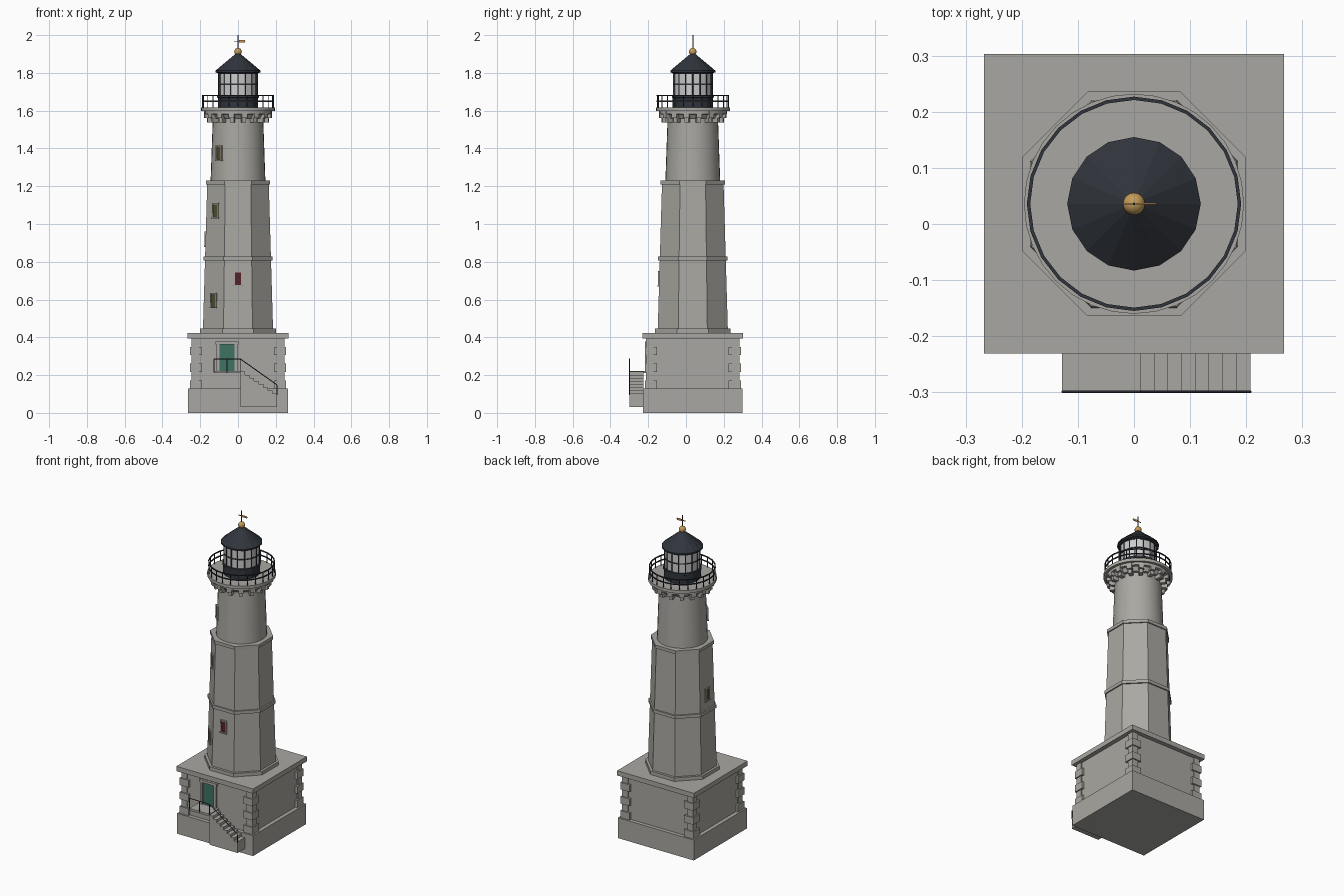
import bpy, bmesh
from math import sin, cos, pi, radians
from mathutils import Matrix, Vector

if "Cube" in bpy.data.objects:
    bpy.data.objects.remove(bpy.data.objects["Cube"])

CY = 0.036                      # tower axis in y


def mat(name, *c):
    m = bpy.data.materials.new(name)
    m.diffuse_color = (*c, 1)
    m.use_nodes = True
    m.node_tree.nodes["Principled BSDF"].inputs["Base Color"].default_value = m.diffuse_color
    return m


STONE = mat("stone", 0.40, 0.39, 0.36)
IRON = mat("black_iron", 0.03, 0.035, 0.045)
GLASS = mat("pale_glass", 0.75, 0.76, 0.77)
GREEN = mat("door_green", 0.05, 0.17, 0.13)
RED = mat("dark_red_pane", 0.10, 0.015, 0.02)
OLIVE = mat("dark_olive_pane", 0.09, 0.08, 0.03)
BRASS = mat("brass", 0.55, 0.33, 0.10)


def finish(bm, name, material, smooth=False):
    bmesh.ops.recalc_face_normals(bm, faces=bm.faces)
    me = bpy.data.meshes.new(name)
    bm.to_mesh(me)
    bm.free()
    me.materials.append(material)
    ob = bpy.data.objects.new(name, me)
    bpy.context.collection.objects.link(ob)
    if smooth:
        bpy.context.view_layer.objects.active = ob
        bpy.ops.object.select_all(action='DESELECT')
        ob.select_set(True)
        bpy.ops.object.shade_smooth_by_angle(angle=radians(35))
    return ob


def add_box(bm, lo, hi, m=Matrix()):
    lo, hi = Vector(lo), Vector(hi)
    s = Matrix.Diagonal((*(hi - lo), 1))
    bmesh.ops.create_cube(bm, size=1, matrix=m @ Matrix.Translation((lo + hi) / 2) @ s)


def boxes(name, items, material=STONE):
    bm = bmesh.new()
    for it in items:
        add_box(bm, *it)
    return finish(bm, name, material)


def add_rod(bm, a, b, r, n=6):
    a, b = Vector(a), Vector(b)
    d = b - a
    m = Matrix.Translation((a + b) / 2) @ d.to_track_quat('Z', 'Y').to_matrix().to_4x4()
    bmesh.ops.create_cone(bm, cap_ends=True, segments=n, radius1=r, radius2=r, depth=d.length, matrix=m)


def add_lathe(bm, prof, n, off=0.0, closed=False):
    rings = [[bm.verts.new((r * cos(off + 2 * pi * i / n), CY + r * sin(off + 2 * pi * i / n), z))
              for i in range(n)] for r, z in prof]
    pairs = list(zip(rings, rings[1:])) + ([(rings[-1], rings[0])] if closed else [])
    for p, q in pairs:
        for i in range(n):
            j = (i + 1) % n
            bm.faces.new((p[i], p[j], q[j], q[i]))
    if not closed:
        bm.faces.new(rings[0])
        bm.faces.new(rings[-1])


def lathe(name, prof, n, material=STONE, off=0.0, smooth=False):
    bm = bmesh.new()
    add_lathe(bm, prof, n, off)
    return finish(bm, name, material, smooth)


def octagon(name, prof):
    k = 1 / cos(pi / 8)
    return lathe(name, [(r * k, z) for r, z in prof], 8, off=pi / 8)


def outward(a):
    # local +x points away from the axis at angle a
    return Matrix.Translation((0, CY, 0)) @ Matrix.Rotation(a, 4, 'Z')


def square(h, z0, z1):
    return ((-h, CY - h, z0), (h, CY + h, z1))


# square base with plinth, cap and corner quoins
boxes("base_plinth", [square(0.264, 0, 0.128)])
boxes("base_wall", [square(0.24, 0.128, 0.394)])
boxes("base_cap", [square(0.267, 0.394, 0.424)])
quoins = []
step = (0.394 - 0.128) / 6
for sx in (-1, 1):
    for sy in (-1, 1):
        for i in range(6):
            o, w = ((0.254, 0.064), (0.247, 0.04))[i % 2]
            xs = sorted((sx * o, sx * (o - w)))
            ys = sorted((CY + sy * o, CY + sy * (o - w)))
            z = 0.128 + i * step
            quoins.append(((xs[0], ys[0], z), (xs[1], ys[1], z + step)))
boxes("corner_quoins", quoins)

# octagonal tower and its bands
octagon("tower_octagon", [(0.186, 0.424), (0.163, 1.21)])
octagon("tower_foot_band", [(0.2, 0.424), (0.2, 0.446)])
octagon("tower_middle_band", [(0.183, 0.808), (0.183, 0.828)])
octagon("tower_top_band", [(0.17, 1.21), (0.17, 1.23)])

# round upper shaft, gallery deck and corbels
lathe("tower_round_shaft", [(0.145, 1.23), (0.132, 1.6)], 32, smooth=True)
lathe("gallery_corbel_ring", [(0.15, 1.558), (0.165, 1.58), (0.18, 1.582), (0.18, 1.598)], 32, smooth=True)
lathe("gallery_deck", [(0.196, 1.598), (0.196, 1.617)], 32, smooth=True)
corbels = []
for i in range(16):
    m = outward(2 * pi * (i + 0.5) / 16)
    corbels.append(((0.12, -0.015, 1.562), (0.18, 0.015, 1.598), m))
    corbels.append(((0.12, -0.011, 1.538), (0.166, 0.011, 1.562), m))
boxes("gallery_corbels", corbels)

# gallery railing
bm = bmesh.new()
for z in (1.65, 1.68):
    add_lathe(bm, [(0.185, z - 0.003), (0.191, z - 0.003), (0.191, z + 0.003), (0.185, z + 0.003)], 24, closed=True)
for i in range(24):
    a = 2 * pi * i / 24
    x, y = 0.188 * cos(a), CY + 0.188 * sin(a)
    add_rod(bm, (x, y, 1.615), (x, y, 1.68), 0.0028)
finish(bm, "gallery_railing", IRON)

# lantern room
lathe("lantern_base", [(0.107, 1.615), (0.107, 1.668), (0.111, 1.67), (0.111, 1.683)], 16, IRON)
lathe("lantern_glass", [(0.102, 1.68), (0.102, 1.803)], 16, GLASS)
bm = bmesh.new()
for i in range(16):
    a = 2 * pi * i / 16
    x, y = 0.103 * cos(a), CY + 0.103 * sin(a)
    add_rod(bm, (x, y, 1.68), (x, y, 1.803), 0.003)
for z in (1.74, 1.797):
    add_lathe(bm, [(0.1, z - 0.003), (0.106, z - 0.003), (0.106, z + 0.003), (0.1, z + 0.003)], 16, closed=True)
finish(bm, "lantern_mullions", IRON)
lathe("lantern_roof", [(0.106, 1.798), (0.119, 1.803), (0.119, 1.812), (0.014, 1.9), (0.012, 1.905)], 16, IRON)

# finial ball and weather vane
bm = bmesh.new()
bmesh.ops.create_uvsphere(bm, u_segments=16, v_segments=10, radius=0.02,
                          matrix=Matrix.Translation((0, CY, 1.912)))
finish(bm, "finial_ball", BRASS, True)
bm = bmesh.new()
add_rod(bm, (0, CY, 1.92), (0, CY, 2.0), 0.0025)
finish(bm, "vane_rod", IRON)
boxes("vane_arrow", [((-0.02, CY - 0.0015, 1.966), (0.04, CY + 0.0015, 1.97)),
                     ((0.005, CY - 0.0015, 1.962), (0.038, CY + 0.0015, 1.974))], BRASS)


# tower windows: direction in degrees, height, pane
for i, (deg, z, pane) in enumerate([(270, 0.71, RED), (225, 0.595, OLIVE), (180, 0.92, OLIVE),
                                    (225, 1.07, OLIVE), (225, 1.375, OLIVE)]):
    r = 0.186 - 0.0293 * (z - 0.424) if z < 1.2 else 0.14
    m = outward(radians(deg))
    a, b = r - 0.015, r + 0.006
    boxes(f"window_frame_{i}", [((a, -0.022, z - 0.034), (b, -0.015, z + 0.034), m),
                                ((a, 0.015, z - 0.034), (b, 0.022, z + 0.034), m),
                                ((a, -0.022, z + 0.034), (b, 0.022, z + 0.041), m),
                                ((a, -0.025, z - 0.041), (b + 0.003, 0.025, z - 0.034), m)])
    boxes(f"window_pane_{i}", [((a, -0.015, z - 0.034), (r + 0.002, 0.015, z + 0.034), m)], pane)

# door with stone frame
F = CY - 0.24
boxes("door", [((-0.098, F - 0.005, 0.222), (-0.018, F + 0.01, 0.362))], GREEN)
boxes("door_frame", [((-0.114, F - 0.012, 0.222), (-0.098, F + 0.01, 0.362)),
                     ((-0.018, F - 0.012, 0.222), (-0.002, F + 0.01, 0.362)),
                     ((-0.118, F - 0.014, 0.362), (0.002, F + 0.01, 0.378))])

# landing and stairs
boxes("door_landing", [((-0.128, -0.3, 0.21), (0.012, F + 0.01, 0.223))])
boxes("stairs", [((0.012 + 0.0244 * i, -0.3, 0.032), (0.012 + 0.0244 * (i + 1), -0.225, 0.218 - 0.0165 * i))
                 for i in range(8)])

# stair railing
bm = bmesh.new()
y = -0.299
corner, end = (0.012, y, 0.286), (0.207, y, 0.148)
add_rod(bm, (-0.128, y, 0.286), corner, 0.0025)
add_rod(bm, corner, end, 0.0025)
for x in (-0.127, -0.058, 0.012):
    add_rod(bm, (x, y, 0.215), (x, y, 0.286), 0.0025)
add_rod(bm, (0.206, y, 0.095), end, 0.0025)
finish(bm, "stair_railing", IRON)
